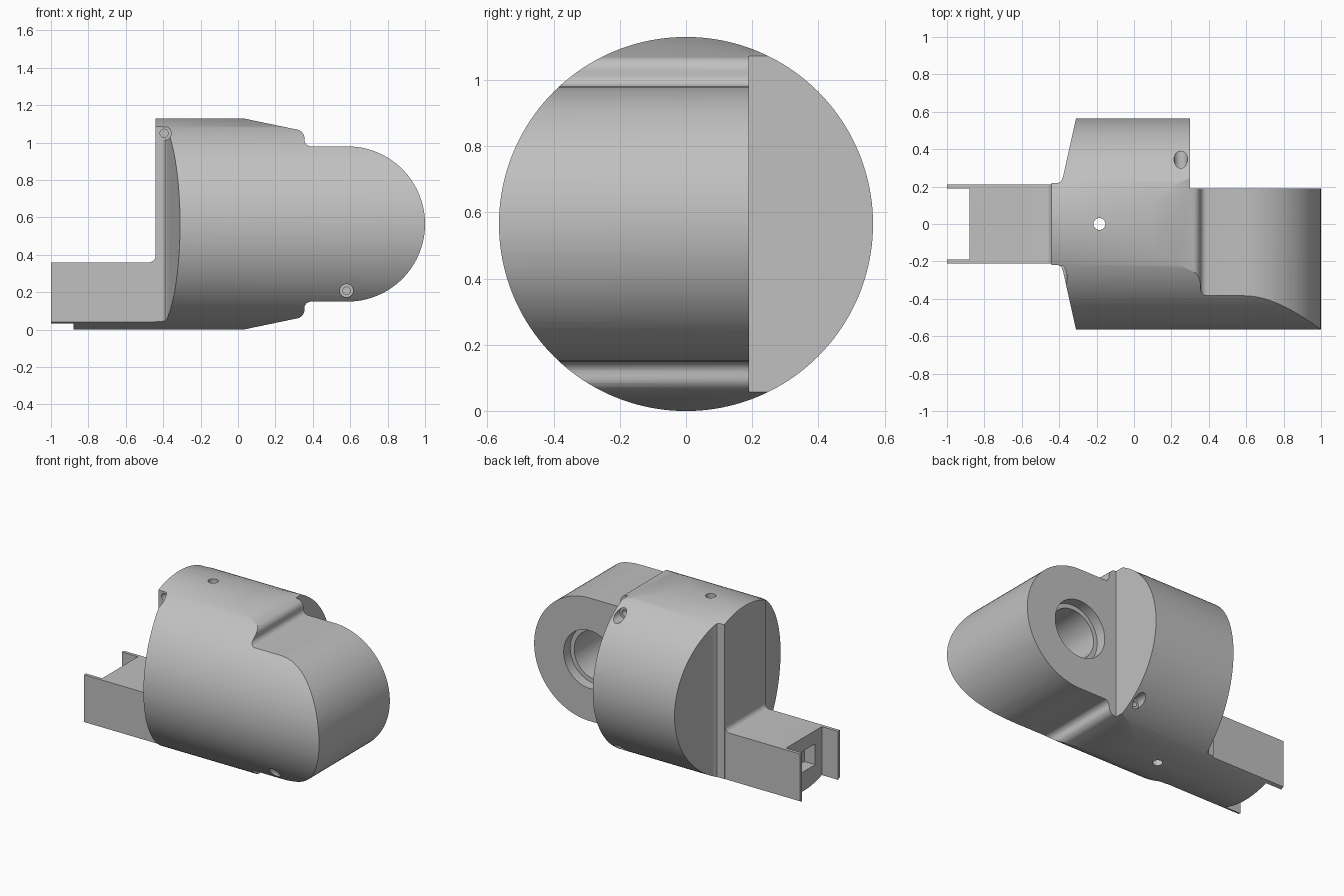
import bpy, bmesh
from math import sin, cos, pi, radians, sqrt
from mathutils import Vector

cube = bpy.data.objects.get("Cube")
if cube:
    bpy.data.objects.remove(cube, do_unlink=True)

R = 0.565      # shell radius, also the height of its axis
ARM = 0.415    # radius of the rounded arm end
ARM_X = 0.585  # centre of the rounded arm end
BACK = 0.19    # rear face of the arm

grey = bpy.data.materials.new("plain grey")
grey.use_nodes = True
colour = (0.53, 0.53, 0.53, 1)
grey.diffuse_color = colour
grey.node_tree.nodes["Principled BSDF"].inputs["Base Color"].default_value = colour


def finish(bm, name):
    bmesh.ops.recalc_face_normals(bm, faces=bm.faces)
    mesh = bpy.data.meshes.new(name)
    bm.to_mesh(mesh)
    bm.free()
    mesh.materials.append(grey)
    ob = bpy.data.objects.new(name, mesh)
    bpy.context.collection.objects.link(ob)
    return ob


def prism(name, points, push):
    """Extrude a flat outline along a vector."""
    bm = bmesh.new()
    face = bm.faces.new([bm.verts.new(p) for p in points])
    out = bmesh.ops.extrude_face_region(bm, geom=[face])
    moved = [g for g in out["geom"] if isinstance(g, bmesh.types.BMVert)]
    bmesh.ops.translate(bm, verts=moved, vec=push)
    return finish(bm, name)


def rod(name, start, end, r, sides=24):
    """Cylinder between two points."""
    a, b = Vector(start), Vector(end)
    bm = bmesh.new()
    bmesh.ops.create_cone(bm, cap_ends=True, segments=sides, radius1=r,
                          radius2=r, depth=(b - a).length)
    turn = (b - a).to_track_quat('Z', 'Y')
    for v in bm.verts:
        v.co = turn @ v.co + (a + b) / 2
    return finish(bm, name)


def box(name, lo, hi):
    (x0, y0, z0), (x1, y1, z1) = lo, hi
    return prism(name, [(x0, y0, z0), (x1, y0, z0), (x1, y1, z0), (x0, y1, z0)],
                 (0, 0, z1 - z0))


def combine(target, tool, operation='DIFFERENCE'):
    tool.hide_render = True
    mod = target.modifiers.new("cut", 'BOOLEAN')
    mod.operation = operation
    mod.solver = 'EXACT'
    mod.object = tool
    bpy.context.view_layer.objects.active = target
    bpy.ops.object.modifier_apply(modifier=mod.name)
    bpy.data.objects.remove(tool, do_unlink=True)


def arc(cx, cz, r, a0, a1, n):
    return [(cx + r * cos(radians(a0 + (a1 - a0) * i / n)),
             cz + r * sin(radians(a0 + (a1 - a0) * i / n))) for i in range(n + 1)]


# Round shell running along x
housing = rod("joint_housing", (-1.2, 0, R), (1.2, 0, R), R, 160)

# Side outline: shoulder, step and rounded arm, heights measured from the axis
shoulder = [(-0.31, 0.635)]
shoulder += arc(0.31, 0.46, 0.045, 78, 0, 6)
shoulder += arc(0.39, ARM + 0.035, 0.035, 180, 270, 6)
upper = [(x, R + h) for x, h in shoulder]
lower = [(x, R - h) for x, h in reversed(shoulder)]
side = upper + arc(ARM_X, R, ARM, 90, -90, 48) + lower
side += [(-1, -0.1), (-1, 0.36)]
side += arc(-0.475, 0.395, 0.035, 270, 360, 6) + [(-0.44, 1.2)]
combine(housing, prism("side_outline", [(x, -1, z) for x, z in side], (0, 2, 0)),
        'INTERSECT')

# Plan outline: forked leg, tapered shoulders, set-back arm
flank = [(-0.88, 0.19), (-1.1, 0.19), (-1.1, 0.212), (-0.44, 0.212),
         (-0.44, 0.22), (-0.405, 0.22), (-0.39, 0.228), (-0.38, 0.25), (-0.28, 0.7)]
plan = flank + [(0.3, 0.7), (0.3, BACK), (1.1, BACK), (1.1, -0.7)]
plan += [(x, -y) for x, y in reversed(flank)]
combine(housing, prism("plan_outline", [(x, y, -0.5) for x, y in plan], (0, 0, 2)),
        'INTERSECT')


def cut_rod(start, end, r, sides=24):
    combine(housing, rod("cutter", start, end, r, sides))


def screw_hole(x, z, sign):
    """Counterbored hole along y, entered from the shell surface."""
    depth = sqrt(R * R - (z - R) ** 2)
    cut_rod((x, sign * 0.8, z), (x, sign * (depth - 0.05), z), 0.036)
    cut_rod((x, sign * 0.8, z), (x, sign * (depth - 0.15), z), 0.02)


# Stepped bearing bore in the rear of the arm
cut_rod((ARM_X, BACK + 0.1, R), (ARM_X, BACK - 0.07, R), 0.195, 64)
cut_rod((ARM_X, BACK + 0.1, R), (ARM_X, BACK - 0.36, R), 0.165, 64)

# Screw holes in the arm front and the rear shoulder
screw_hole(0.94, R, -1)
for up in (1, -1):
    screw_hole(0.58, R + up * 0.357, -1)
    screw_hole(0.25, R + up * 0.445, 1)

# Vertical hole through the shell
cut_rod((-0.185, 0, -0.1), (-0.185, 0, 1.3), 0.032)

# Screw pockets at the top of the tapered faces
for s in (1, -1):
    cut_rod((-0.395, s * 0.221, 1.05), (-0.395, s * 0.6, 1.05), 0.038)
    cut_rod((-0.395, s * 0.13, 1.05), (-0.395, s * 0.6, 1.05), 0.022)

# Hinge slot and pin groove in the end of the leg
combine(housing, box("cutter", (-0.95, -0.12, 0.13), (-0.8, 0.12, 0.27)))
cut_rod((-0.88, 0, 0.07), (-0.88, 0, 0.5), 0.05)

# Small fixing holes in the leg
for s in (1, -1):
    cut_rod((-0.82, s * 0.062, -0.1), (-0.82, s * 0.062, 0.5), 0.025)
cut_rod((-0.795, 0, 0.3), (-0.795, 0, 0.5), 0.025)
for z in (0.15, 0.25):
    cut_rod((-0.84, 0.16, z), (-0.84, 0.3, z), 0.034)
cut_rod((-0.96, -0.3, 0.178), (-0.96, -0.1, 0.178), 0.026)
cut_rod((-0.96, -0.3, 0.178), (-0.96, -0.202, 0.178), 0.04)

# Smooth curved walls, crisp edges
bpy.ops.object.select_all(action='DESELECT')
housing.select_set(True)
bpy.context.view_layer.objects.active = housing
bpy.ops.object.shade_smooth_by_angle(angle=radians(25))
